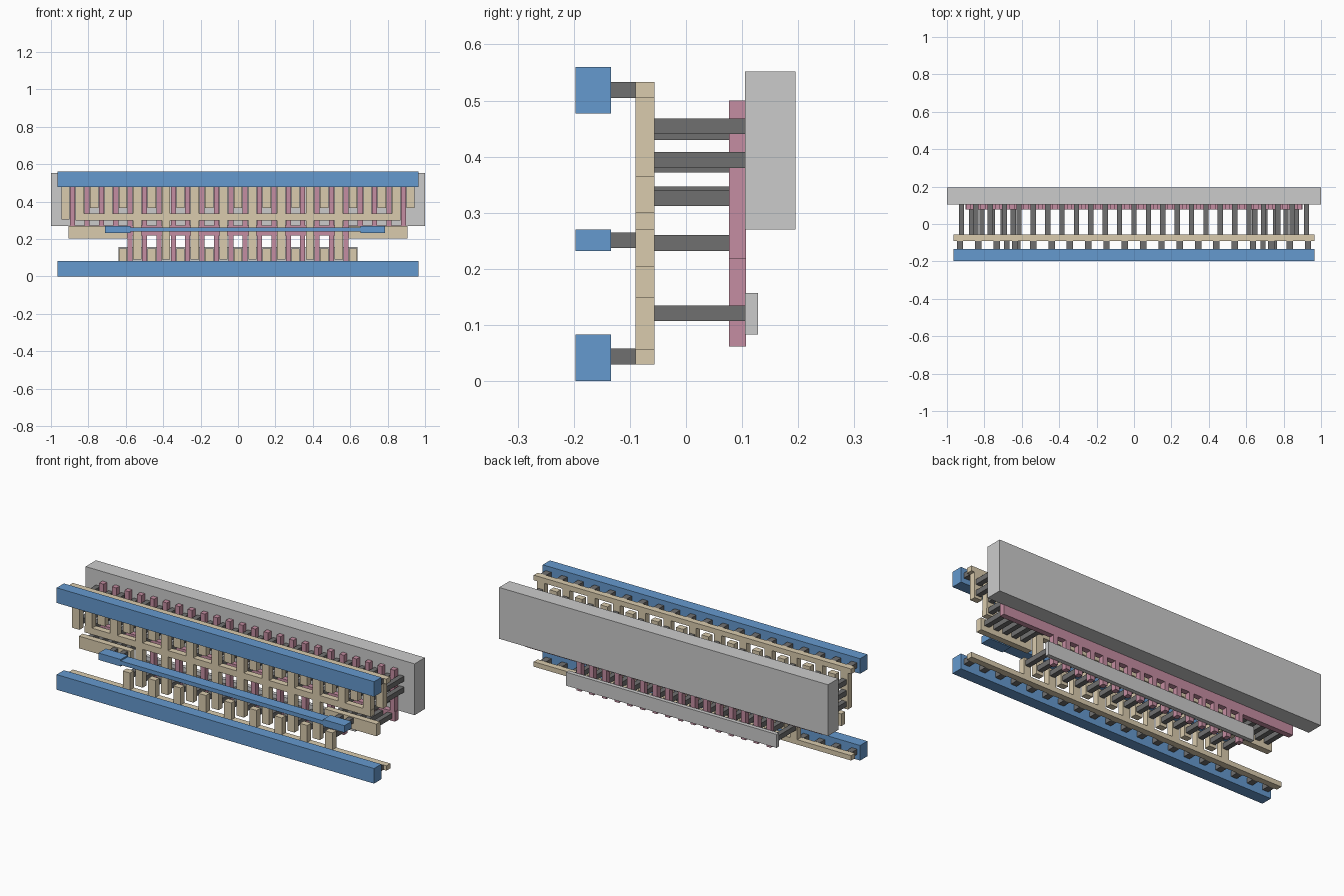
import bpy, bmesh
from mathutils import Matrix

if "Cube" in bpy.data.objects:
    bpy.data.objects.remove(bpy.data.objects["Cube"])

def material(name, rgb):
    m = bpy.data.materials.new(name)
    m.diffuse_color = (*rgb, 1)
    m.use_nodes = True
    m.node_tree.nodes["Principled BSDF"].inputs["Base Color"].default_value = m.diffuse_color
    return m

BLUE = material("blue", (0.13, 0.32, 0.62))
TAN = material("tan", (0.70, 0.60, 0.42))
PINK = material("pink", (0.56, 0.27, 0.36))
DARK = material("dark_grey", (0.16, 0.16, 0.16))

def plates(name, rects, y0, y1, mat=None):
    """One object made of boxes: rects are (x0, x1, z0, z1), all between y0 and y1."""
    bm = bmesh.new()
    for x0, x1, z0, z1 in rects:
        m = Matrix.Translation(((x0 + x1) / 2, (y0 + y1) / 2, (z0 + z1) / 2))
        m = m @ Matrix.Diagonal((x1 - x0, y1 - y0, z1 - z0, 1))
        bmesh.ops.create_cube(bm, size=1, matrix=m)
    me = bpy.data.meshes.new(name)
    bm.to_mesh(me)
    bm.free()
    ob = bpy.data.objects.new(name, me)
    bpy.context.collection.objects.link(ob)
    if mat:
        me.materials.append(mat)
    return ob

def bar(x, w, z0, z1):
    return (x - w / 2, x + w / 2, z0, z1)

P = 0.0769          # finger pitch
W = 0.044           # strip width
C = 0.028           # contact width
upper_src = [k * P for k in range(-12, 13, 2)]
upper_drn = [k * P for k in range(-11, 12, 2)]
lower_src = [k * P for k in range(-8, 9, 2)]
lower_drn = [k * P for k in range(-7, 8, 2)]

# back slabs
plates("upper_back_slab", [(-1, 1, 0.27, 0.552)], 0.105, 0.195)
plates("lower_back_slab", [(-0.64, 0.64, 0.083, 0.157)], 0.105, 0.128)

# pink comb: crossbar with fingers up and down
comb = [(-0.9, 0.9, 0.218, 0.272)]
comb += [bar((i + 0.5) * P, 0.027, 0.272, 0.50) for i in range(-12, 12)]
comb += [bar((i + 0.5) * P, 0.027, 0.062, 0.218) for i in range(-8, 8)]
plates("finger_comb", comb, 0.077, 0.107, PINK)

# tan layer: upper rail with hanging teeth
Y0, Y1 = -0.09, -0.056
upper = [(-0.965, 0.965, 0.505, 0.533)]
upper += [bar(x, W, 0.305 if i == 0 else 0.365, 0.505) for i, x in enumerate(upper_src)]
plates("upper_tan_rail", upper, Y0, Y1, TAN)

# tan layer: lower rail with standing teeth
lower = [(-0.965, 0.965, 0.03, 0.057)]
lower += [bar(x, W, 0.057, 0.15) for x in lower_src]
plates("lower_tan_rail", lower, Y0, Y1, TAN)

# tan layer: middle comb, teeth up and long legs down
middle = [(-0.87, 0.87, 0.30, 0.335)]
middle += [bar(x, W, 0.335, 0.478) for x in upper_drn]
middle += [bar(x, W, 0.09, 0.30) for x in lower_drn]
plates("middle_tan_comb", middle, Y0, Y1, TAN)

# tan layer: side strips
plates("side_tan_strips", [(-0.905, -0.59, 0.203, 0.27), (0.59, 0.905, 0.203, 0.27)], Y0, Y1, TAN)

# blue front rails and the bridge between side strips
for name, z in (("lower_front_rail", 0.0), ("upper_front_rail", 0.477)):
    plates(name, [(-0.965, 0.965, z, z + 0.083)], -0.197, -0.134, BLUE)
plates("front_bridge", [(-0.71, -0.575, 0.232, 0.27), (-0.575, 0.655, 0.24, 0.262),
                        (0.655, 0.785, 0.232, 0.27)], -0.197, -0.134, BLUE)

# short pegs between the blue and tan layers
pegs = [bar(-0.93 + i * 1.86 / 19, C + 0.006, z, z + C) for i in range(20) for z in (0.03, 0.505)]
pegs += [bar(x, C, 0.237, 0.265) for x in (-0.68, -0.62, 0.69, 0.75)]
plates("short_pegs", pegs, -0.134, -0.09, DARK)

# long pegs from the tan layer to the back slabs
long_pegs = [bar(x, C, z, z + C) for x in upper_src for z in (0.38, 0.44)]
long_pegs += [bar(upper_src[0], C, 0.319, 0.347)]
long_pegs += [bar(x, C, z, z + C) for x in upper_drn for z in (0.312, 0.372, 0.43)]
long_pegs += [bar(x, C, 0.107, 0.135) for x in lower_src + lower_drn]
plates("long_pegs", long_pegs, -0.056, 0.105, DARK)

# pegs from the side strips to the pink crossbar
side = [bar(s * (0.645 + i * 0.056), C, 0.232, 0.26) for s in (-1, 1) for i in range(5)]
plates("side_pegs", side, -0.056, 0.077, DARK)
